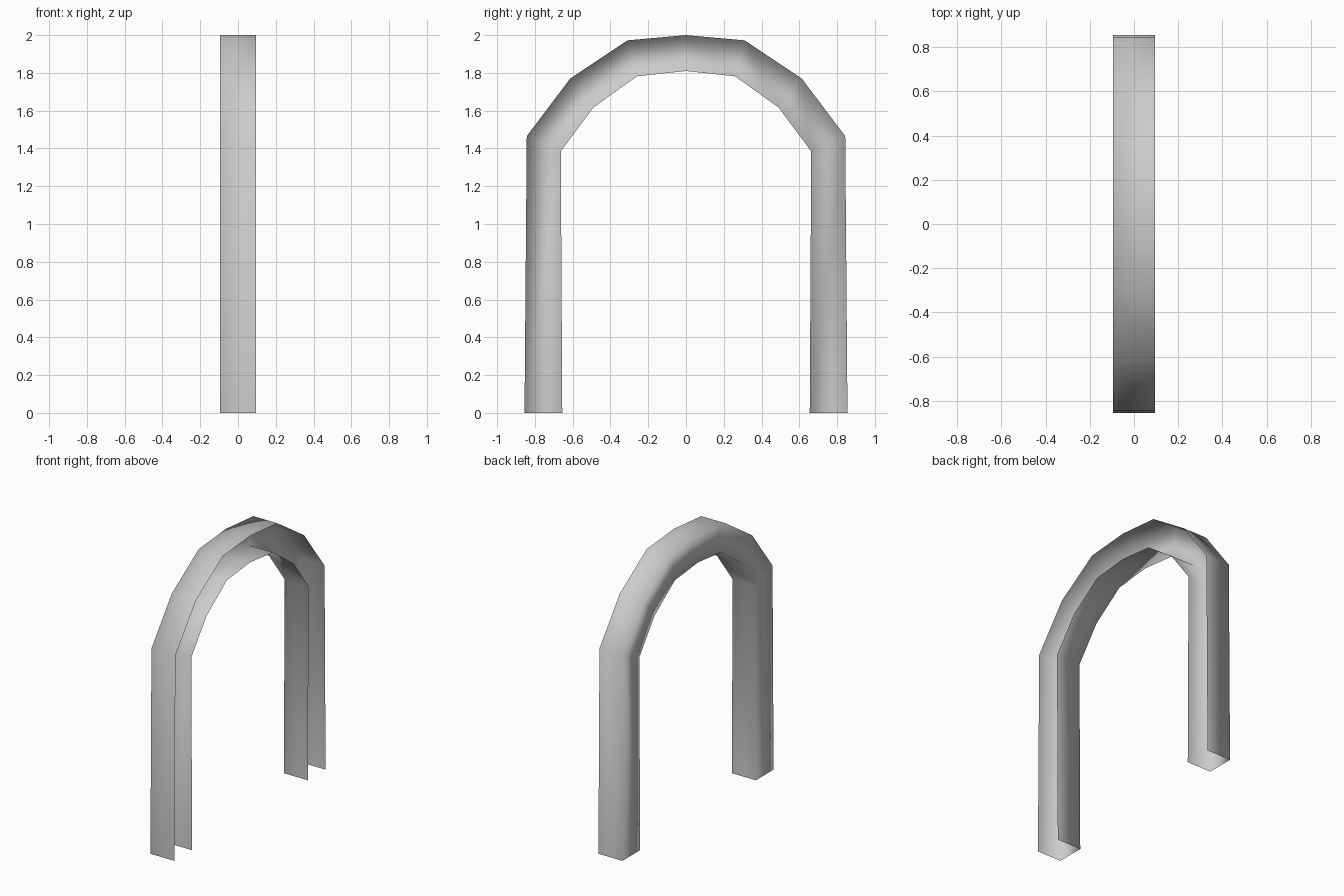
import bpy, bmesh

if "Cube" in bpy.data.objects:
    bpy.data.objects.remove(bpy.data.objects["Cube"])

HALF_DEPTH = 0.095

# Matching outer and inner arch outlines (y, z), from foot to crown
outer = [(0.855, 0.0), (0.843, 1.465), (0.613, 1.77), (0.31, 1.972), (0.0, 2.0)]
inner = [(0.655, 0.0), (0.663, 1.385), (0.49, 1.617), (0.26, 1.782), (0.0, 1.81)]


def full_arch(half):
    """Mirror a half outline about y = 0."""
    return [(-y, z) for y, z in half] + [(y, z) for y, z in half[-2::-1]]


# Channel-section arch: outer face, closed -x side, inner face; open on +x
bm = bmesh.new()
rings = []
for (yo, zo), (yi, zi) in zip(full_arch(outer), full_arch(inner)):
    section = [(HALF_DEPTH, yo, zo), (-HALF_DEPTH, yo, zo),
               (-HALF_DEPTH, yi, zi), (HALF_DEPTH, yi, zi)]
    rings.append([bm.verts.new(p) for p in section])

for a, b in zip(rings, rings[1:]):
    for i in range(3):
        face = bm.faces.new((a[i], b[i], b[i + 1], a[i + 1]))
        face.smooth = True

# Make the closed side point towards -x
bm.normal_update()
bm.faces.ensure_lookup_table()
if bm.faces[1].normal.x > 0:
    bmesh.ops.reverse_faces(bm, faces=bm.faces[:])

mesh = bpy.data.meshes.new("arch_frame")
bm.to_mesh(mesh)
bm.free()
arch = bpy.data.objects.new("arch_frame", mesh)
bpy.context.collection.objects.link(arch)
